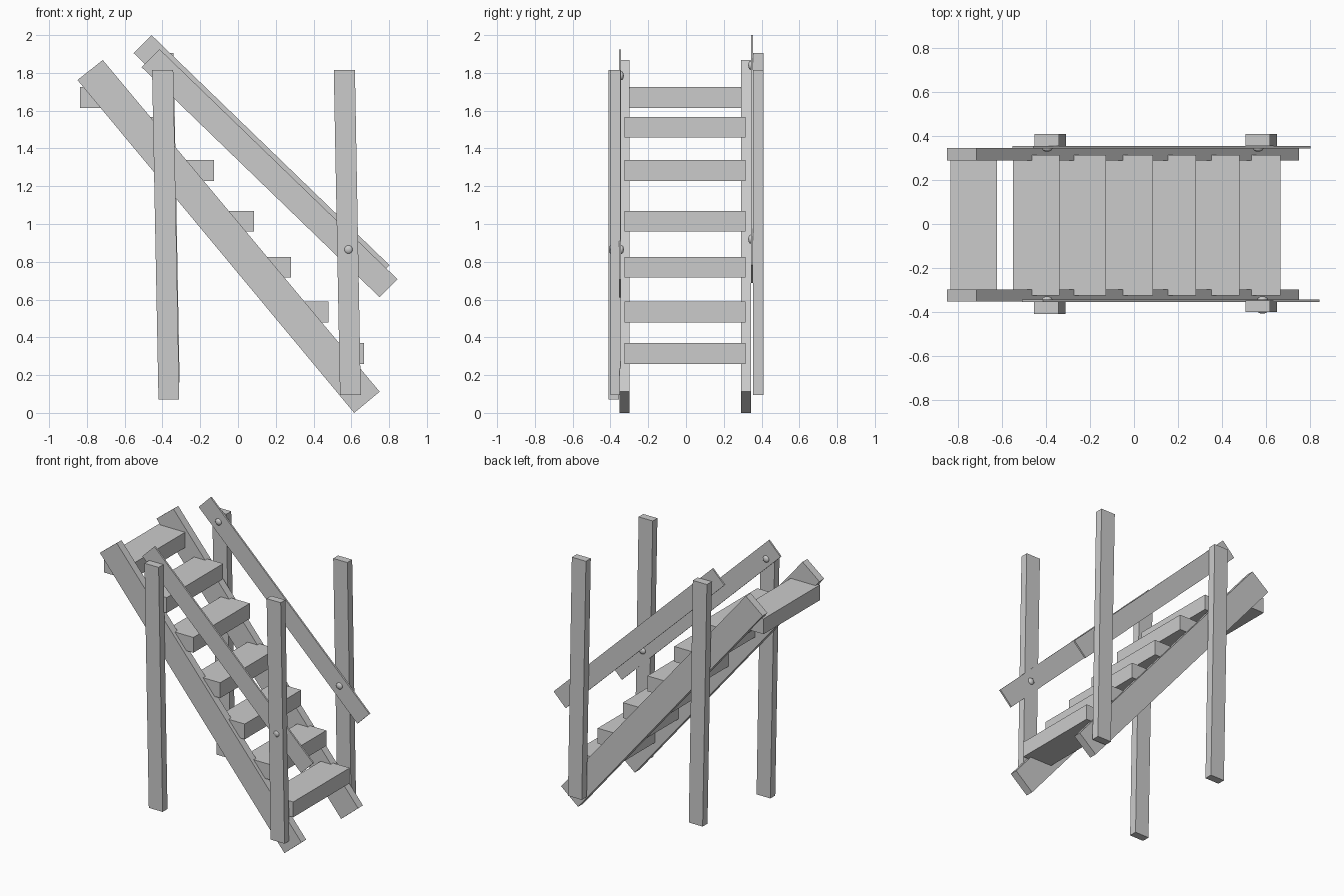
import bpy, bmesh, math

if "Cube" in bpy.data.objects:
    bpy.data.objects.remove(bpy.data.objects["Cube"])


def prism(name, profile, y0, y1):
    """Extrude an x-z outline between two y positions."""
    bm = bmesh.new()
    face = bm.faces.new([bm.verts.new((x, y0, z)) for x, z in profile])
    out = bmesh.ops.extrude_face_region(bm, geom=[face])
    for v in out["geom"]:
        if isinstance(v, bmesh.types.BMVert):
            v.co.y = y1
    bmesh.ops.recalc_face_normals(bm, faces=bm.faces)
    mesh = bpy.data.meshes.new(name)
    bm.to_mesh(mesh)
    bm.free()
    obj = bpy.data.objects.new(name, mesh)
    bpy.context.collection.objects.link(obj)
    return obj


def bolt(name, x, y, z):
    """Domed bolt head, flattened along y."""
    bpy.ops.mesh.primitive_uv_sphere_add(segments=16, ring_count=8, radius=1)
    obj = bpy.context.object
    obj.name = name
    for v in obj.data.vertices:
        p = v.co.copy()
        v.co = (p.x * 0.024, p.z * 0.014, -p.y * 0.024)
    obj.location = (x, y, z)
    bpy.ops.object.shade_smooth_by_angle(angle=math.radians(40))


# Sloping side stringers
stringer = [(0.615, 0.0), (0.75, 0.112), (-0.716, 1.868), (-0.85, 1.762)]
prism("front_stringer", stringer, -0.352, -0.298)
prism("back_stringer", stringer, 0.29, 0.345)

# Treads: right edge and top height of each step
steps = [(-0.623, 1.725), (-0.338, 1.567), (-0.127, 1.338), (0.086, 1.07),
         (0.281, 0.826), (0.48, 0.589), (0.666, 0.37)]
for i, (x, z) in enumerate(steps):
    prism(f"tread_{i + 1}", [(x - 0.213, z - 0.11), (x, z - 0.11), (x, z), (x - 0.213, z)],
          -0.325, 0.315)

# Slightly leaning posts: top left x, bottom left x, bottom z, top z, y range
posts = {
    "front_left_post": (-0.455, -0.421, 0.07, 1.815, -0.41, -0.355),
    "back_left_post": (-0.453, -0.419, 0.16, 1.905, 0.355, 0.41),
    "front_right_post": (0.507, 0.54, 0.095, 1.815, -0.4, -0.347),
    "back_right_post": (0.507, 0.54, 0.095, 1.815, 0.355, 0.41),
}
for name, (xt, xb, zb, zt, y0, y1) in posts.items():
    prism(name, [(xb, zb), (xb + 0.11, zb), (xt + 0.112, zt), (xt, zt)], y0, y1)

# Thin handrail boards, the back one set slightly higher
rail = [(-0.415, 1.925), (-0.51, 1.83), (0.75, 0.612), (0.845, 0.707)]
prism("front_handrail", rail, -0.356, -0.344)
prism("back_handrail", [(x - 0.043, z + 0.075) for x, z in rail], 0.343, 0.355)

# Bolt heads on the inner faces of the rails, plus one bolt end outside
bolt("front_upper_bolt", -0.395, -0.343, 1.785)
bolt("front_lower_bolt", 0.585, -0.343, 0.865)
bolt("back_upper_bolt", -0.395, 0.343, 1.84)
bolt("back_lower_bolt", 0.565, 0.343, 0.92)
bolt("front_lower_bolt_end", 0.585, -0.394, 0.865)
